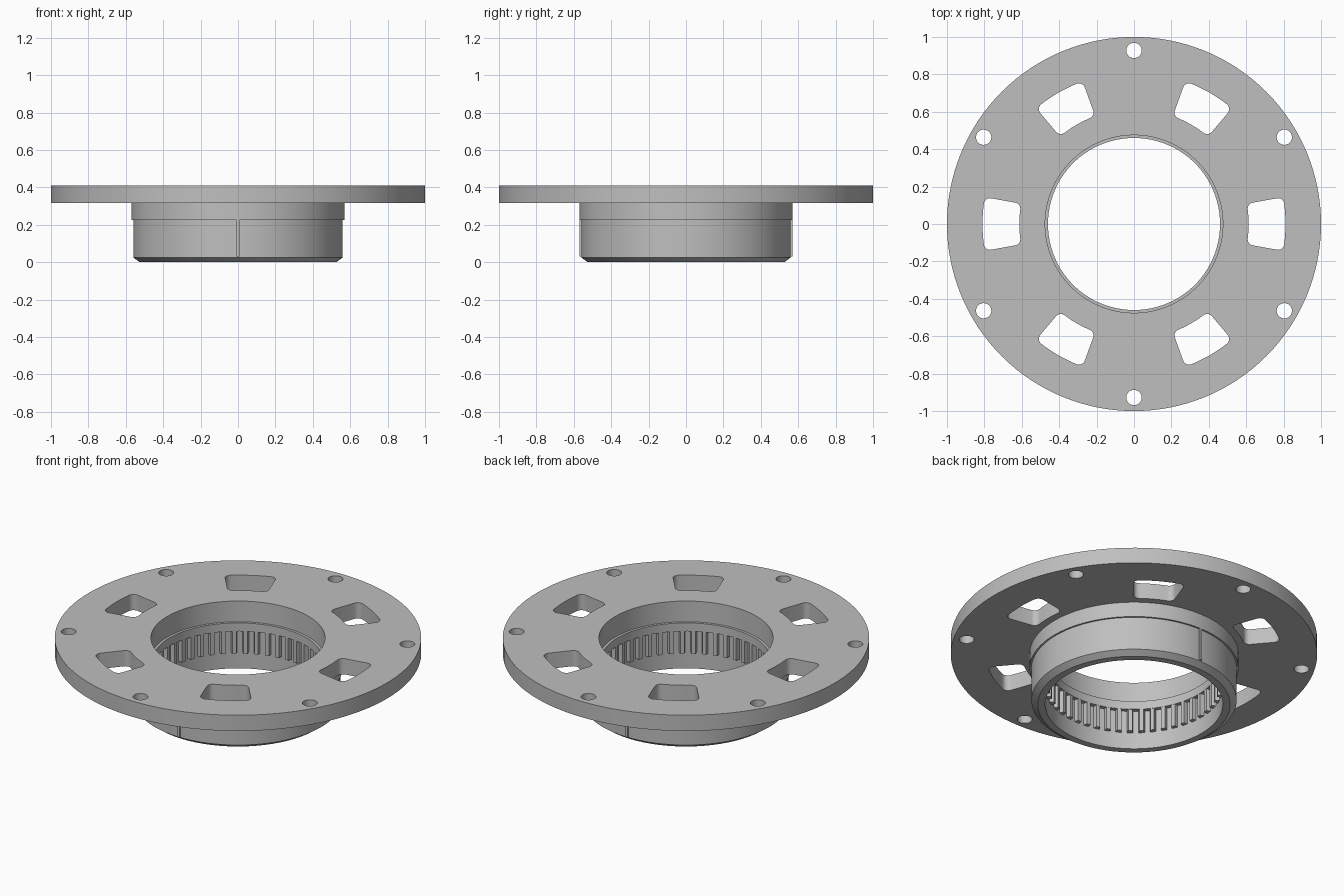
import bpy, bmesh, math
from math import sin, cos, radians, pi

if "Cube" in bpy.data.objects:
    bpy.data.objects.remove(bpy.data.objects["Cube"])

grey = bpy.data.materials.new("machined grey")
grey.diffuse_color = (0.52, 0.52, 0.52, 1)
grey.use_nodes = True
grey.node_tree.nodes["Principled BSDF"].inputs["Base Color"].default_value = grey.diffuse_color


def finish(name, mesh, smooth=True):
    ob = bpy.data.objects.new(name, mesh)
    bpy.context.collection.objects.link(ob)
    mesh.materials.clear()
    mesh.materials.append(grey)
    if smooth:
        bpy.ops.object.select_all(action='DESELECT')
        ob.select_set(True)
        bpy.context.view_layer.objects.active = ob
        bpy.ops.object.shade_smooth_by_angle(angle=radians(25))
    return ob


def arc(cx, cy, r, a0, a1, n):
    return [(cx + r * cos(a0 + (a1 - a0) * i / n), cy + r * sin(a0 + (a1 - a0) * i / n))
            for i in range(n + 1)]


def circle(cx, cy, r, n):
    return arc(cx, cy, r, 0, 2 * pi, n)[:-1]


def window(turn, ri=0.613, ro=0.81, half=radians(10.2), f=0.033):
    # ring sector with rounded corners
    ci, co = ri + f, ro - f
    ti, to = half - math.asin(f / ci), half - math.asin(f / co)
    pts = arc(0, 0, ro, -to, to, 8)[:-1]
    pts += arc(co * cos(to), co * sin(to), f, to, half + pi / 2, 6)
    pts += arc(ci * cos(ti), ci * sin(ti), f, half + pi / 2, ti + pi, 6)
    pts += arc(0, 0, ri, ti, -ti, 8)[1:-1]
    pts += arc(ci * cos(ti), -ci * sin(ti), f, pi - ti, 1.5 * pi - half, 6)
    pts += arc(co * cos(to), -co * sin(to), f, 1.5 * pi - half, 2 * pi - to, 6)[:-1]
    c, s = cos(turn), sin(turn)
    return [(x * c - y * s, x * s + y * c) for x, y in pts]


def plate(name, outlines, z0, z1):
    cu = bpy.data.curves.new(name, 'CURVE')
    cu.dimensions, cu.fill_mode = '2D', 'BOTH'
    cu.extrude = (z1 - z0) / 2
    for pts in outlines:
        sp = cu.splines.new('POLY')
        sp.points.add(len(pts) - 1)
        for p, (x, y) in zip(sp.points, pts):
            p.co = (x, y, 0, 1)
        sp.use_cyclic_u = True
    tmp = bpy.data.objects.new(name + "_outline", cu)
    bpy.context.collection.objects.link(tmp)
    bpy.context.view_layer.update()
    mesh = bpy.data.meshes.new_from_object(
        tmp.evaluated_get(bpy.context.evaluated_depsgraph_get()))
    bpy.data.objects.remove(tmp)
    bm = bmesh.new()
    bm.from_mesh(mesh)
    bmesh.ops.remove_doubles(bm, verts=bm.verts, dist=1e-5)
    bmesh.ops.translate(bm, verts=bm.verts, vec=(0, 0, (z0 + z1) / 2))
    bmesh.ops.recalc_face_normals(bm, faces=bm.faces)
    bm.to_mesh(mesh)
    bm.free()
    return finish(name, mesh)


def lathe(name, profile, n=128):
    bm = bmesh.new()
    rings = [[bm.verts.new((r * cos(2 * pi * i / n), r * sin(2 * pi * i / n), z))
              for i in range(n)] for r, z in profile]
    for a, b in zip(rings, rings[1:] + rings[:1]):
        for i in range(n):
            j = (i + 1) % n
            bm.faces.new((a[i], a[j], b[j], b[i]))
    bmesh.ops.recalc_face_normals(bm, faces=bm.faces)
    mesh = bpy.data.meshes.new(name)
    bm.to_mesh(mesh)
    bm.free()
    return finish(name, mesh)


def radial_prisms(name, angles, section, z0, z1):
    # section: (radius, sideways offset) corners, repeated at each angle
    bm = bmesh.new()
    k = len(section)
    for a in angles:
        lo, hi = [[bm.verts.new((r * cos(a) - t * sin(a), r * sin(a) + t * cos(a), z))
                   for r, t in section] for z in (z0, z1)]
        bm.faces.new(lo)
        bm.faces.new(hi)
        for i in range(k):
            j = (i + 1) % k
            bm.faces.new((lo[i], lo[j], hi[j], hi[i]))
    bmesh.ops.recalc_face_normals(bm, faces=bm.faces)
    mesh = bpy.data.meshes.new(name)
    bm.to_mesh(mesh)
    bm.free()
    return finish(name, mesh, smooth=False)


# Flange with six windows and six bolt holes
outlines = [circle(0, 0, 1.0, 128), circle(0, 0, 0.475, 128)]
for i in range(6):
    outlines.append(window(radians(60 * i)))
    b = radians(30 + 60 * i)
    outlines.append(circle(0.928 * cos(b), 0.928 * sin(b), 0.041, 24))
plate("flange", outlines, 0.315, 0.41)

# Hub: stepped collar, chamfered foot, bore with an inner lip
lathe("hub", [(0.57, 0.315), (0.57, 0.225), (0.56, 0.225), (0.56, 0.025),
              (0.525, 0), (0.485, 0), (0.485, 0.235), (0.46, 0.235),
              (0.46, 0.285), (0.475, 0.285), (0.475, 0.315)])

# Internal spline teeth below the lip
radial_prisms("spline_teeth", [2 * pi * i / 48 for i in range(48)],
              [(0.49, -0.018), (0.49, 0.018), (0.461, 0.011), (0.461, -0.011)], 0.1, 0.235)

# Thin locating ribs at front and back of the hub
radial_prisms("locating_ribs", [pi / 2, -pi / 2],
              [(0.55, -0.008), (0.57, -0.008), (0.57, 0.008), (0.55, 0.008)], 0.03, 0.225)
